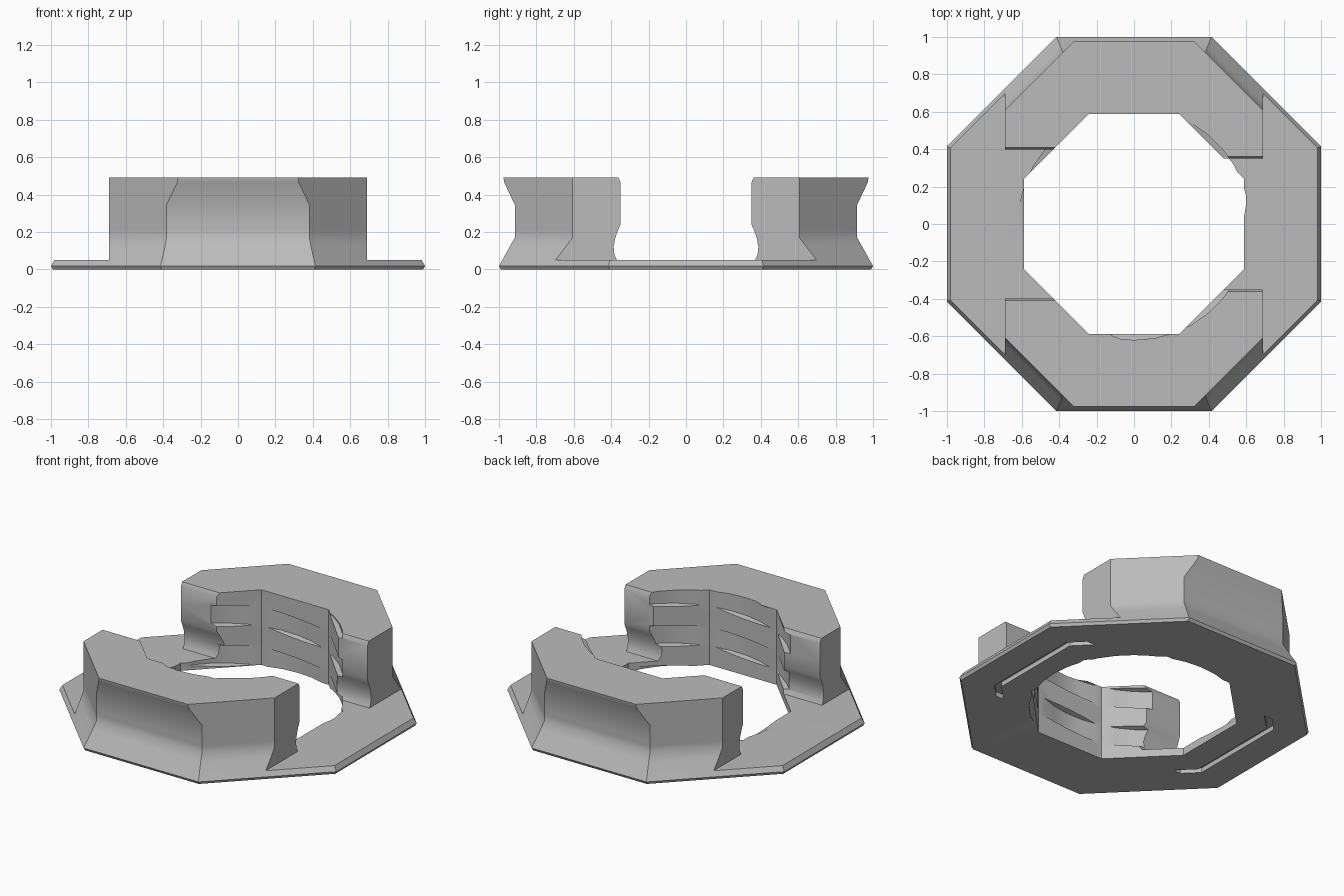
import bpy, bmesh, math

old = bpy.data.objects.get("Cube")
if old:
    bpy.data.objects.remove(old)

R2 = math.sqrt(2)
INNER = 0.587

grey = bpy.data.materials.new("plain grey")
grey.use_nodes = True
colour = (0.5, 0.5, 0.5, 1)
grey.diffuse_color = colour
grey.node_tree.nodes["Principled BSDF"].inputs["Base Color"].default_value = colour


def loft(name, sections, closed=False):
    """Skin equal-length loops; close the run on itself or cap both ends."""
    bm = bmesh.new()
    loops = [[bm.verts.new(p) for p in s] for s in sections]
    pairs = list(zip(loops, loops[1:]))
    if closed:
        pairs.append((loops[-1], loops[0]))
    else:
        bm.faces.new(loops[0])
        bm.faces.new(loops[-1])
    for a, b in pairs:
        for i in range(len(a)):
            j = (i + 1) % len(a)
            bm.faces.new((a[i], a[j], b[j], b[i]))
    bmesh.ops.recalc_face_normals(bm, faces=bm.faces)
    mesh = bpy.data.meshes.new(name)
    bm.to_mesh(mesh)
    bm.free()
    mesh.materials.append(grey)
    obj = bpy.data.objects.new(name, mesh)
    bpy.context.collection.objects.link(obj)
    return obj


def octagon(apothem, z):
    r = apothem / math.cos(math.pi / 8)
    return [(r * math.cos(math.pi * (k + 0.5) / 4),
             r * math.sin(math.pi * (k + 0.5) / 4), z) for k in range(8)]


def apply_boolean(obj, other, operation):
    mod = obj.modifiers.new(operation.lower(), "BOOLEAN")
    mod.operation = operation
    mod.solver = "EXACT"
    mod.object = other
    bpy.context.view_layer.objects.active = obj
    bpy.ops.object.modifier_apply(modifier=mod.name)
    bpy.data.objects.remove(other)


# Octagonal base ring with a bevelled rim
rim = [(0.99, 0), (1.0, 0.018), (0.982, 0.05), (INNER, 0.05), (INNER, 0)]
body = loft("octagonal_holder", [octagon(a, z) for a, z in rim], closed=True)


# Raised clamps: height, front wall, diagonal wall, recess of the end faces
levels = [(0.05, 0.982, 0.982, 0.02), (0.08, 0.965, 0.965, 0.033),
          (0.12, 0.943, 0.943, 0.037), (0.17, 0.915, 0.917, 0.028),
          (0.21, 0.915, 0.917, 0.013), (0.24, 0.915, 0.917, 0),
          (0.345, 0.915, 0.917, 0), (0.465, 0.972, 0.917, 0),
          (0.49, 0.976, 0.917, 0.012)]
SIDE = 0.69


def clamp_section(z, front, diagonal, recess, sign):
    left, right = 0.398 + recess, 0.35 + recess
    corner = INNER * (R2 - 1)
    pts = [(SIDE, right), (SIDE, diagonal * R2 - SIDE),
           (diagonal * R2 - front, front), (front - diagonal * R2, front),
           (-SIDE, diagonal * R2 - SIDE), (-SIDE, left),
           (left - INNER * R2, left), (-corner, INNER),
           (corner, INNER), (INNER * R2 - right, right)]
    return [(x, sign * y, z) for x, y in pts]


for label, sign in (("front_clamp", -1), ("back_clamp", 1)):
    clamp = loft(label, [clamp_section(*lv, sign) for lv in levels])
    apply_boolean(body, clamp, "UNION")

# Spiral thread cut into the inner walls
PITCH = 0.26
thread_profile = [(0.5, -0.09), (0.62, -0.06), (0.62, 0.06), (0.5, 0.09)]
turns = []
for deg in range(-520, 581, 10):
    t = math.radians(deg)
    mid = 0.305 + PITCH * (deg - 90) / 360
    turns.append([(r * math.cos(t), r * math.sin(t), mid + h)
                  for r, h in thread_profile])
apply_boolean(body, loft("thread_cutter", turns), "DIFFERENCE")


# Bent slots in the underside
def slot_edge(a, end):
    k = a * (R2 - 1)
    return [(a * R2 - end, -end), (a, -k), (a, k), (a * R2 - end, end)]


for sign in (1, -1):
    outline = slot_edge(0.80, 0.42) + slot_edge(0.76, 0.42)[::-1]
    cutter = loft("slot_cutter", [[(sign * x, y, z) for x, y in outline]
                                  for z in (-0.1, 0.03)])
    apply_boolean(body, cutter, "DIFFERENCE")

bpy.ops.object.select_all(action="DESELECT")
body.select_set(True)
bpy.context.view_layer.objects.active = body
bpy.ops.object.shade_smooth_by_angle(angle=math.radians(35))
